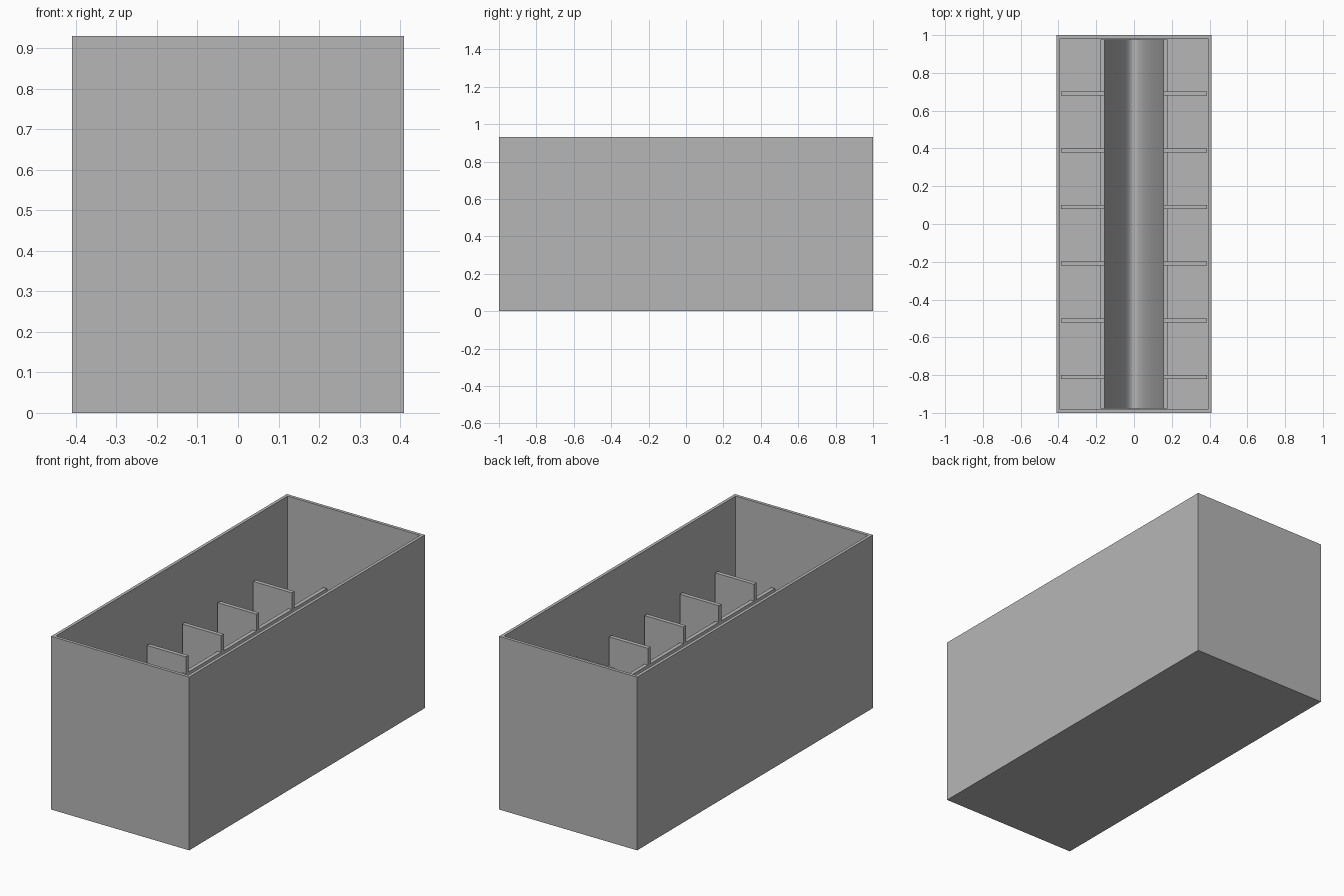
import bpy, bmesh
from math import sqrt

if "Cube" in bpy.data.objects:
    bpy.data.objects.remove(bpy.data.objects["Cube"], do_unlink=True)

HALF_W, HALF_L, HEIGHT, WALL = 0.41, 1.0, 0.93, 0.024
RIM_Z, RIM_X, BASE_Z = 0.50, 0.155, 0.045
DIVIDER_TOP, SHELL = 0.59, 0.022
STEPS = 20

grey = bpy.data.materials.new("plain_grey")
grey.use_nodes = True
colour = (0.47, 0.47, 0.47, 1)
grey.diffuse_color = colour
grey.node_tree.nodes["Principled BSDF"].inputs["Base Color"].default_value = colour


def finish(name, bm):
    bmesh.ops.recalc_face_normals(bm, faces=bm.faces)
    mesh = bpy.data.meshes.new(name)
    bm.to_mesh(mesh)
    bm.free()
    mesh.materials.append(grey)
    obj = bpy.data.objects.new(name, mesh)
    bpy.context.collection.objects.link(obj)
    return obj


def extrude_profile(name, points, y0, y1):
    """Extrude a closed x-z outline along y."""
    bm = bmesh.new()
    face = bm.faces.new([bm.verts.new((x, y0, z)) for x, z in points])
    grown = bmesh.ops.extrude_face_region(bm, geom=[face])["geom"]
    verts = [v for v in grown if isinstance(v, bmesh.types.BMVert)]
    bmesh.ops.translate(bm, verts=verts, vec=(0, y1 - y0, 0))
    return finish(name, bm)


# Open box: inset the top, then push it down to the floor
bm = bmesh.new()
bmesh.ops.create_cube(bm, size=1)
bmesh.ops.scale(bm, vec=(2 * HALF_W, 2 * HALF_L, HEIGHT), verts=bm.verts)
bmesh.ops.translate(bm, vec=(0, 0, HEIGHT / 2), verts=bm.verts)
bm.faces.ensure_lookup_table()
top = max(bm.faces, key=lambda f: f.calc_center_median().z)
bmesh.ops.inset_region(bm, faces=[top], thickness=WALL)
grown = bmesh.ops.extrude_face_region(bm, geom=[top])["geom"]
bmesh.ops.translate(bm, vec=(0, 0, WALL - HEIGHT),
                    verts=[v for v in grown if isinstance(v, bmesh.types.BMVert)])
if top.is_valid:
    bmesh.ops.delete(bm, geom=[top], context='FACES_ONLY')
finish("outer_box", bm)

# Deep curved trough with a thin shell
bend = (RIM_Z - BASE_Z) / RIM_X ** 2
inner, outer = [], []
for i in range(-STEPS, STEPS + 1):
    x = RIM_X * i / STEPS
    z = BASE_Z + bend * x * x
    slope = 2 * bend * x
    size = sqrt(1 + slope * slope)
    inner.append((x, z))
    outer.append((x + SHELL * slope / size, z - SHELL / size))
outer[0] = (outer[0][0], RIM_Z)
outer[-1] = (outer[-1][0], RIM_Z)
trough = extrude_profile("trough", inner + outer[::-1], WALL - HALF_L, HALF_L - WALL)
bpy.ops.object.select_all(action='DESELECT')
trough.select_set(True)
bpy.context.view_layer.objects.active = trough
bpy.ops.object.shade_smooth_by_angle()

# Dividers follow the trough's outside and rise above its rim
wall_x = HALF_W - WALL
edge = [p for p in outer if p[0] > 0]
outline = [(wall_x, WALL), (wall_x, DIVIDER_TOP), (RIM_X, DIVIDER_TOP),
           (RIM_X, RIM_Z)] + edge[::-1]
for side, label in ((1, "left"), (-1, "right")):
    points = [(side * x, z) for x, z in outline]
    for n in range(6):
        y = -0.81 + 0.3 * n
        extrude_profile(f"{label}_divider_{n + 1}", points, y - 0.011, y + 0.011)
